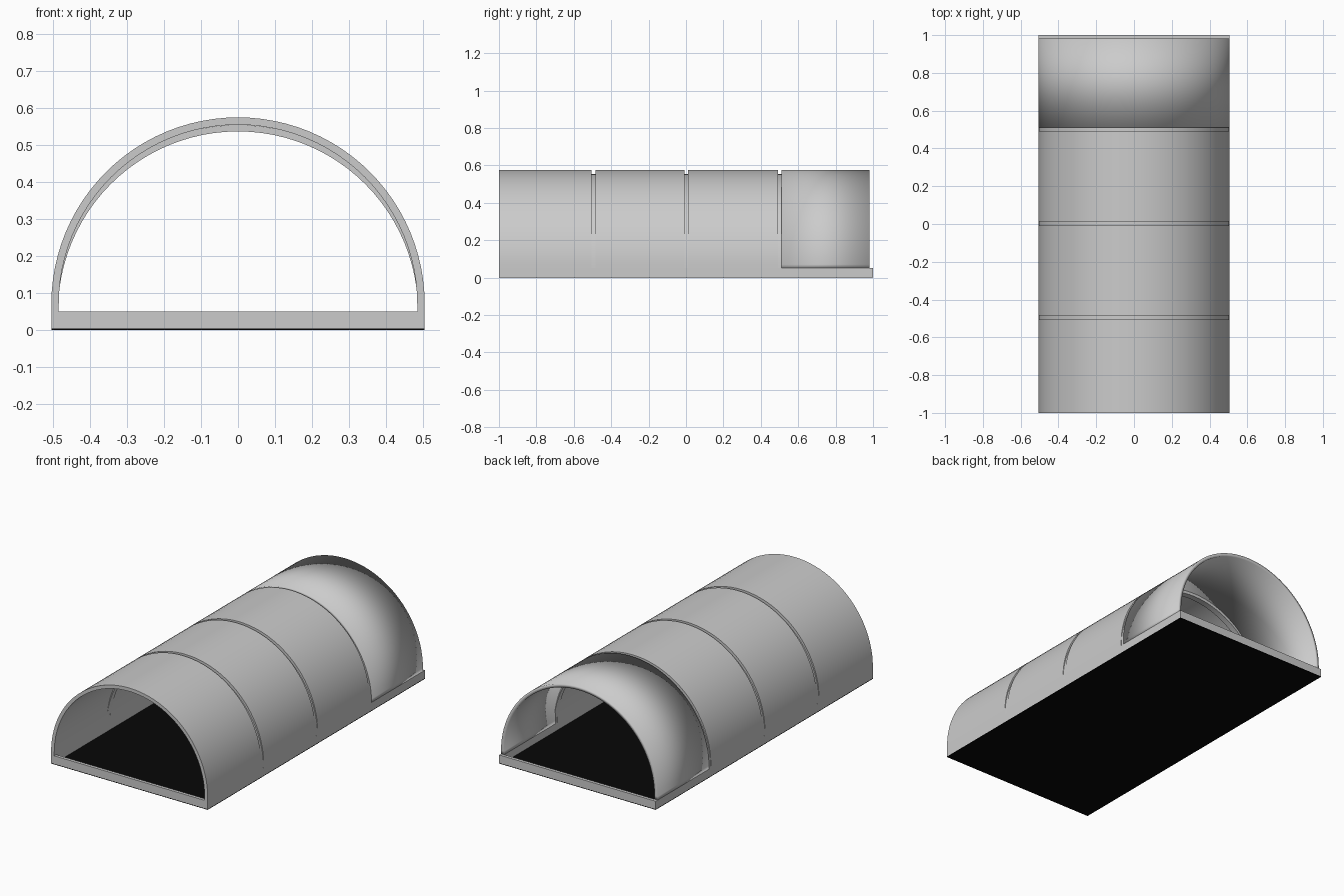
import bpy, bmesh, math

if "Cube" in bpy.data.objects:
    bpy.data.objects.remove(bpy.data.objects["Cube"])

BASE_Z, HALF_W, SEG = 0.05, 0.505, 48


def finish(name, bm, full_smooth=False):
    bmesh.ops.recalc_face_normals(bm, faces=bm.faces)
    me = bpy.data.meshes.new(name)
    bm.to_mesh(me)
    bm.free()
    ob = bpy.data.objects.new(name, me)
    bpy.context.collection.objects.link(ob)
    bpy.ops.object.select_all(action='DESELECT')
    ob.select_set(True)
    bpy.context.view_layer.objects.active = ob
    if full_smooth:
        bpy.ops.object.shade_smooth()
    else:
        bpy.ops.object.shade_smooth_by_angle(angle=math.radians(30))
    return ob


def box(name, x0, x1, y0, y1, z0, z1):
    bm = bmesh.new()
    bmesh.ops.create_cube(bm, size=1)
    for v in bm.verts:
        v.co.x = x0 if v.co.x < 0 else x1
        v.co.y = y0 if v.co.y < 0 else y1
        v.co.z = z0 if v.co.z < 0 else z1
    return finish(name, bm)


def half_ring(r, cz):
    """Semicircle about height cz, with straight legs down to the base top."""
    pts = [(r * math.cos(math.pi * i / SEG), cz + r * math.sin(math.pi * i / SEG))
           for i in range(SEG + 1)]
    if cz > BASE_Z:
        pts = [(r, BASE_Z)] + pts + [(-r, BASE_Z)]
    return pts


def arch(name, y0, y1, r_out, r_in, cz, full_smooth=False):
    bm = bmesh.new()
    rows = []
    for (xo, zo), (xi, zi) in zip(half_ring(r_out, cz), half_ring(r_in, cz)):
        rows.append([bm.verts.new(c) for c in
                     ((xo, y0, zo), (xo, y1, zo), (xi, y1, zi), (xi, y0, zi))])
    for a, b in zip(rows, rows[1:]):
        for k in range(4):
            n = (k + 1) % 4
            bm.faces.new((a[k], a[n], b[n], b[k]))
    bm.faces.new(rows[0])
    bm.faces.new(rows[-1])
    return finish(name, bm, full_smooth)


# Black floor slab
black = bpy.data.materials.new("black")
black.diffuse_color = (0.002, 0.002, 0.002, 1)
black.use_nodes = True
black.node_tree.nodes["Principled BSDF"].inputs["Base Color"].default_value = black.diffuse_color
floor = box("floor", -HALF_W, HALF_W, -1, 1, 0, 0.004)
floor.data.materials.append(black)

# Low rim around the floor
T = 0.018
for s, side in ((-1, "left"), (1, "right")):
    xs = sorted((s * HALF_W, s * (HALF_W - T)))
    box("rim_" + side, *xs, -1, 1, 0.004, BASE_Z)
for s, side in ((-1, "front"), (1, "back")):
    ys = sorted((s, s * (1 - T)))
    box("rim_" + side, -HALF_W + T, HALF_W - T, *ys, 0.004, BASE_Z)

# Four vaulted shell sections, the last one softly shaded over its edges
for i, (y0, y1) in enumerate(((-1, -0.505), (-0.485, -0.007),
                              (0.012, 0.492), (0.51, 0.982))):
    arch(f"shell_section_{i + 1}", y0, y1, HALF_W, 0.485, 0.07, full_smooth=(i == 3))

# Ribs set slightly lower in the gaps between sections
for i, y in enumerate((-0.495, 0.002, 0.501)):
    arch(f"rib_{i + 1}", y - 0.018, y + 0.018, HALF_W - 0.0005, 0.487, BASE_Z)
